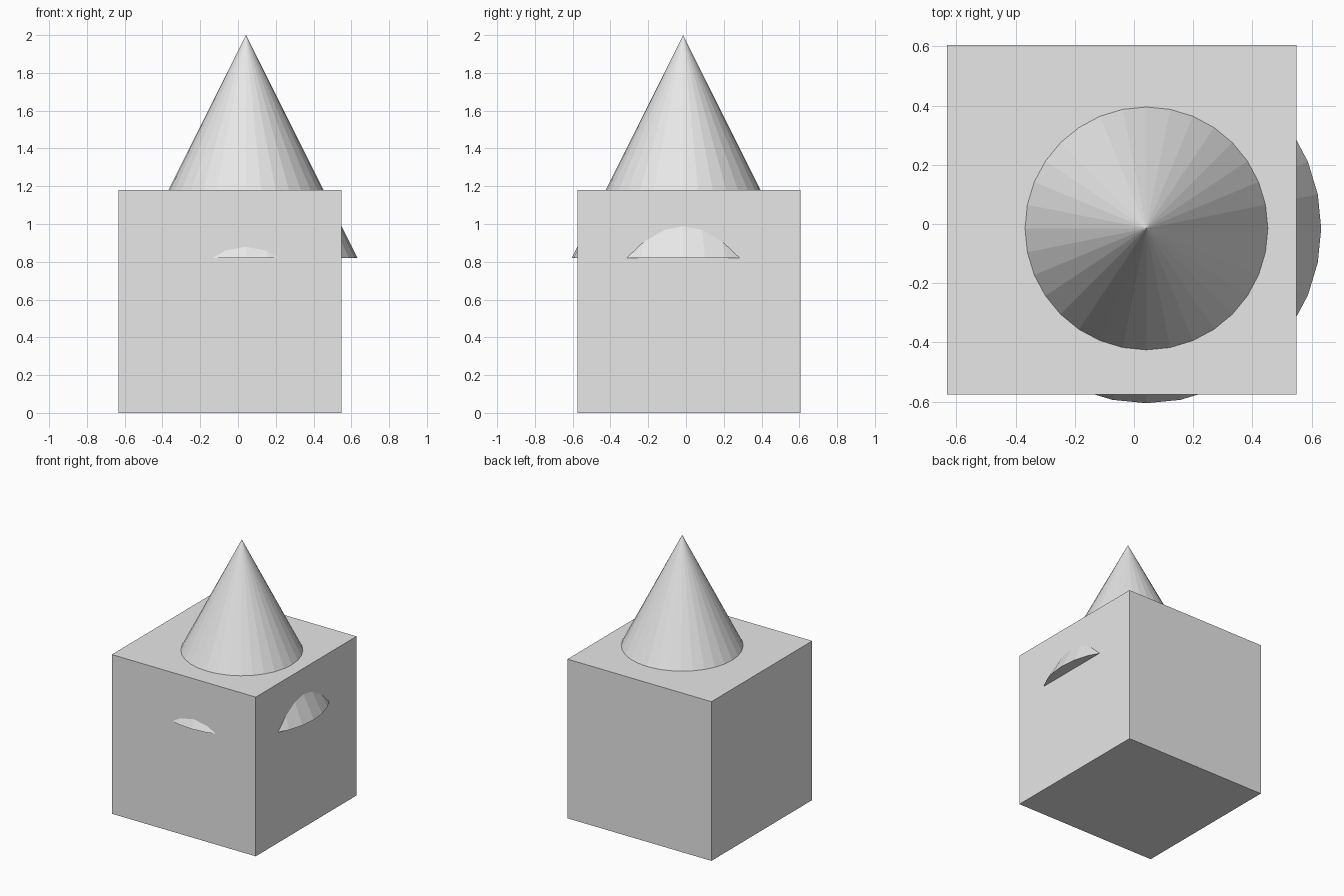
import bpy

# Remove the default object
default = bpy.data.objects.get("Cube")
if default:
    bpy.data.objects.remove(default, do_unlink=True)

# Single plain grey material
grey = bpy.data.materials.new("light_grey")
grey.use_nodes = True
colour = (0.8, 0.8, 0.8, 1.0)
grey.diffuse_color = colour
grey.node_tree.nodes["Principled BSDF"].inputs["Base Color"].default_value = colour

SIZE = 1.18  # block edge and cone height


def finish(name):
    """Name the new object and give it the grey material."""
    obj = bpy.context.object
    obj.name = name
    obj.data.materials.append(grey)


# Block standing on the ground
bpy.ops.mesh.primitive_cube_add(size=SIZE, location=(-0.042, 0.015, SIZE / 2))
finish("block")

# Faceted cone sunk into the block, poking out at the front and left
bpy.ops.mesh.primitive_cone_add(vertices=32, radius1=SIZE / 2, radius2=0, depth=SIZE,
                                location=(0.042, -0.015, 2 - SIZE / 2))
finish("cone_spire")
